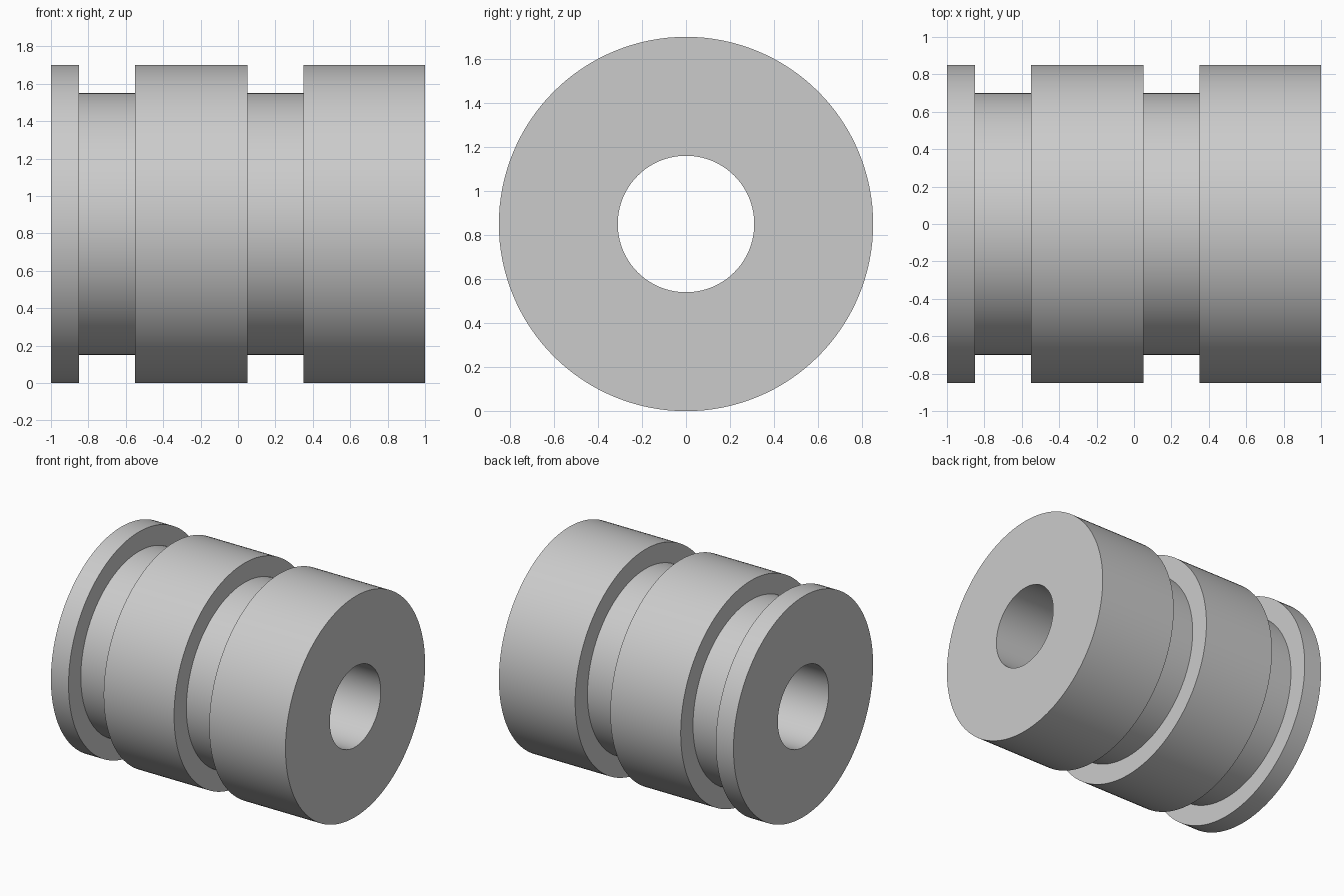
import bpy, bmesh, math

if "Cube" in bpy.data.objects:
    bpy.data.objects.remove(bpy.data.objects["Cube"])

SEGMENTS = 128
AXIS_Z = 0.85
OUTER, GROOVE, BORE = 0.85, 0.70, 0.31

# Closed section (x, radius): stepped outside with two grooves, then the through bore
profile = [
    (-1.00, BORE), (-1.00, OUTER), (-0.85, OUTER), (-0.85, GROOVE),
    (-0.55, GROOVE), (-0.55, OUTER), (0.05, OUTER), (0.05, GROOVE),
    (0.35, GROOVE), (0.35, OUTER), (1.00, OUTER), (1.00, BORE),
]

grey = bpy.data.materials.new("light_grey")
grey.diffuse_color = (0.6, 0.6, 0.6, 1.0)
grey.use_nodes = True
grey.node_tree.nodes["Principled BSDF"].inputs["Base Color"].default_value = grey.diffuse_color

# Revolve the section around the x axis
bm = bmesh.new()
rings = []
for x, r in profile:
    ring = []
    for i in range(SEGMENTS):
        a = 2 * math.pi * i / SEGMENTS
        ring.append(bm.verts.new((x, r * math.cos(a), AXIS_Z + r * math.sin(a))))
    rings.append(ring)
for k, ring in enumerate(rings):
    following = rings[(k + 1) % len(rings)]
    for i in range(SEGMENTS):
        j = (i + 1) % SEGMENTS
        bm.faces.new((ring[i], ring[j], following[j], following[i]))
bmesh.ops.recalc_face_normals(bm, faces=bm.faces)

mesh = bpy.data.meshes.new("grooved_sleeve")
bm.to_mesh(mesh)
bm.free()
mesh.materials.append(grey)
sleeve = bpy.data.objects.new("grooved_sleeve", mesh)
bpy.context.collection.objects.link(sleeve)

# Smooth walls with crisp groove and end edges
bpy.context.view_layer.objects.active = sleeve
sleeve.select_set(True)
bpy.ops.object.shade_smooth_by_angle(angle=math.radians(30))
